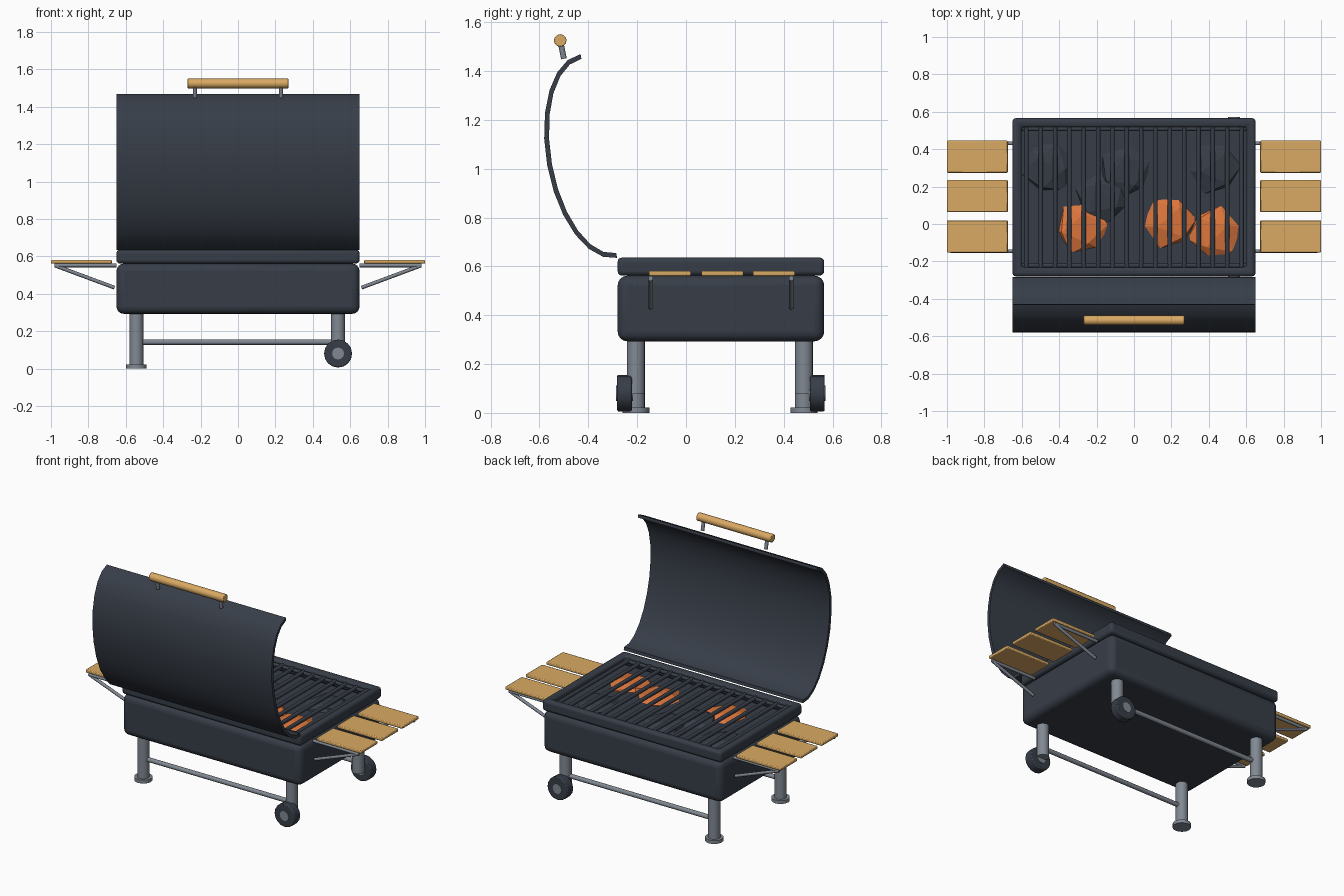
import bpy, bmesh, math, random
from mathutils import Vector, Matrix, Euler

if "Cube" in bpy.data.objects:
    bpy.data.objects.remove(bpy.data.objects["Cube"])

random.seed(4)


def material(name, rgb):
    m = bpy.data.materials.new(name)
    m.diffuse_color = (*rgb, 1)
    m.use_nodes = True
    m.node_tree.nodes["Principled BSDF"].inputs["Base Color"].default_value = m.diffuse_color
    return m


DARK = material("charcoal enamel", (0.038, 0.047, 0.064))
STEEL = material("grey steel", (0.22, 0.25, 0.29))
WOOD = material("light wood", (0.70, 0.40, 0.125))
EMBER = material("glowing orange", (0.72, 0.18, 0.045))

CY = 0.143                  # centre of the firebox in depth
LEGS_Y = (-0.205, 0.483)


def finish(name, bm, mat, bevel=0, segments=3, smooth=True):
    bmesh.ops.recalc_face_normals(bm, faces=bm.faces)
    me = bpy.data.meshes.new(name)
    bm.to_mesh(me)
    bm.free()
    ob = bpy.data.objects.new(name, me)
    bpy.context.collection.objects.link(ob)
    me.materials.append(mat)
    if bevel:
        mod = ob.modifiers.new("bevel", 'BEVEL')
        mod.width, mod.segments = bevel, segments
    if smooth:
        bpy.ops.object.select_all(action='DESELECT')
        ob.select_set(True)
        bpy.context.view_layer.objects.active = ob
        bpy.ops.object.shade_smooth_by_angle(angle=math.radians(40))
    return ob


def box(name, lo, hi, mat, bevel=0, segments=3):
    lo, hi = Vector(lo), Vector(hi)
    bm = bmesh.new()
    bmesh.ops.create_cube(bm, size=1, matrix=Matrix.Translation((lo + hi) / 2)
                          @ Matrix.Diagonal((*(hi - lo), 1)))
    return finish(name, bm, mat, bevel, segments)


def rod(name, a, b, radius, mat, sides=16, bevel=0):
    a, b = Vector(a), Vector(b)
    turn = (b - a).to_track_quat('Z', 'Y').to_matrix().to_4x4()
    bm = bmesh.new()
    bmesh.ops.create_cone(bm, cap_ends=True, segments=sides, radius1=radius, radius2=radius,
                          depth=(b - a).length, matrix=Matrix.Translation((a + b) / 2) @ turn)
    ob = finish(name, bm, mat, bevel, 2)
    if bevel:
        ob.modifiers["bevel"].limit_method = 'ANGLE'
        ob.modifiers["bevel"].angle_limit = math.radians(50)
    return ob


# Firebox
box("firebox", (-0.65, -0.28, 0.293), (0.65, 0.566, 0.562), DARK, 0.04, 4)

# Rim: a rectangular frame made of four connected loops
bm = bmesh.new()
loops = []
for inset, z in ((0, 0.562), (0, 0.636), (0.048, 0.636), (0.048, 0.562)):
    hx, hy = 0.65 - inset, 0.423 - inset
    loops.append([bm.verts.new((sx * hx, CY + sy * hy, z))
                  for sx, sy in ((-1, -1), (1, -1), (1, 1), (-1, 1))])
for i in range(4):
    a, b = loops[i], loops[(i + 1) % 4]
    for j in range(4):
        k = (j + 1) % 4
        bm.faces.new((a[j], a[k], b[k], b[j]))
finish("rim", bm, DARK, 0.018, 3)

# Grate
for i in range(16):
    x = (i - 7.5) * 0.0767
    rod("grate_bar", (x, -0.235, 0.609), (x, 0.52, 0.609), 0.0125, DARK, 10)
for y in (-0.222, 0.508):
    rod("grate_cross_bar", (-0.605, y, 0.605), (0.605, y, 0.605), 0.012, DARK, 10)

# Coals: flattened faceted lumps, some glowing
coals = [(-0.46, 0.30, DARK), (-0.05, 0.28, DARK), (0.43, 0.30, DARK), (-0.17, 0.14, DARK),
         (-0.28, -0.02, EMBER), (0.19, 0.01, EMBER), (0.43, -0.045, EMBER)]
for x, y, mat in coals:
    bm = bmesh.new()
    spin = Euler((math.radians(37.4), 0, random.uniform(0, 6.28))).to_matrix().to_4x4()
    bmesh.ops.create_icosphere(bm, subdivisions=1, radius=0.15,
                               matrix=Matrix.Translation((x, y, 0.555))
                               @ Matrix.Diagonal((1, 1, 0.3, 1)) @ spin)
    finish("hot_coal" if mat is EMBER else "coal", bm, mat, smooth=False)

# Lid: half an ellipse swept along x, swung open
centre = Vector((-0.357, 1.052))
along, out = Vector((-0.176, 0.984)), Vector((-0.984, -0.176))
bm = bmesh.new()
rings = []
for i in range(13):
    t = math.pi * i / 12
    ring = []
    for off in (-0.01, 0.01):
        p = centre - along * (0.414 + off) * math.cos(t) + out * (0.205 + off) * math.sin(t)
        ring += [bm.verts.new((x, p.x, p.y)) for x in (-0.65, 0.65)]
    rings.append(ring)
for a, b in zip(rings, rings[1:]):
    for j, k in ((0, 1), (1, 3), (3, 2), (2, 0)):
        bm.faces.new((a[j], a[k], b[k], b[j]))
for r in (rings[0], rings[-1]):
    bm.faces.new((r[0], r[1], r[3], r[2]))
finish("lid", bm, DARK)

# Lid handle
rod("lid_handle", (-0.27, -0.515, 1.525), (0.27, -0.515, 1.525), 0.026, WOOD, 12, 0.004)
for x in (-0.23, 0.23):
    rod("handle_post", (x, -0.50, 1.45), (x, -0.514, 1.52), 0.0115, STEEL, 10)

# Side shelves with brackets
for s in (-1, 1):
    x0, x1 = sorted((s * 0.675, s * 1.0))
    for y in (-0.066, 0.149, 0.36):
        box("shelf_plank", (x0, y - 0.086, 0.561), (x1, y + 0.086, 0.581), WOOD, 0.005, 2)
    for y in (-0.145, 0.431):
        rod("shelf_arm", (s * 0.65, y, 0.552), (s * 0.98, y, 0.552), 0.010, STEEL, 10)
        rod("shelf_brace", (s * 0.66, y, 0.433), (s * 0.975, y, 0.55), 0.010, STEEL, 10)

# Legs, feet, wheels and rails
for y, side in zip(LEGS_Y, (-1, 1)):
    rod("foot_leg", (-0.543, y, 0.01), (-0.543, y, 0.31), 0.037, STEEL, 16)
    rod("foot", (-0.543, y, 0), (-0.543, y, 0.022), 0.055, STEEL, 16)
    rod("wheel_leg", (0.535, y, 0.08), (0.535, y, 0.31), 0.037, STEEL, 16)
    wy = CY + side * 0.395
    rod("wheel", (0.535, wy - 0.03, 0.081), (0.535, wy + 0.03, 0.081), 0.075, DARK, 16, 0.006)
    rod("wheel_hub", (0.535, wy - 0.034, 0.081), (0.535, wy + 0.034, 0.081), 0.032, STEEL, 12)
    rod("rail", (-0.543, y, 0.142), (0.535, y, 0.142), 0.0145, STEEL, 12)
